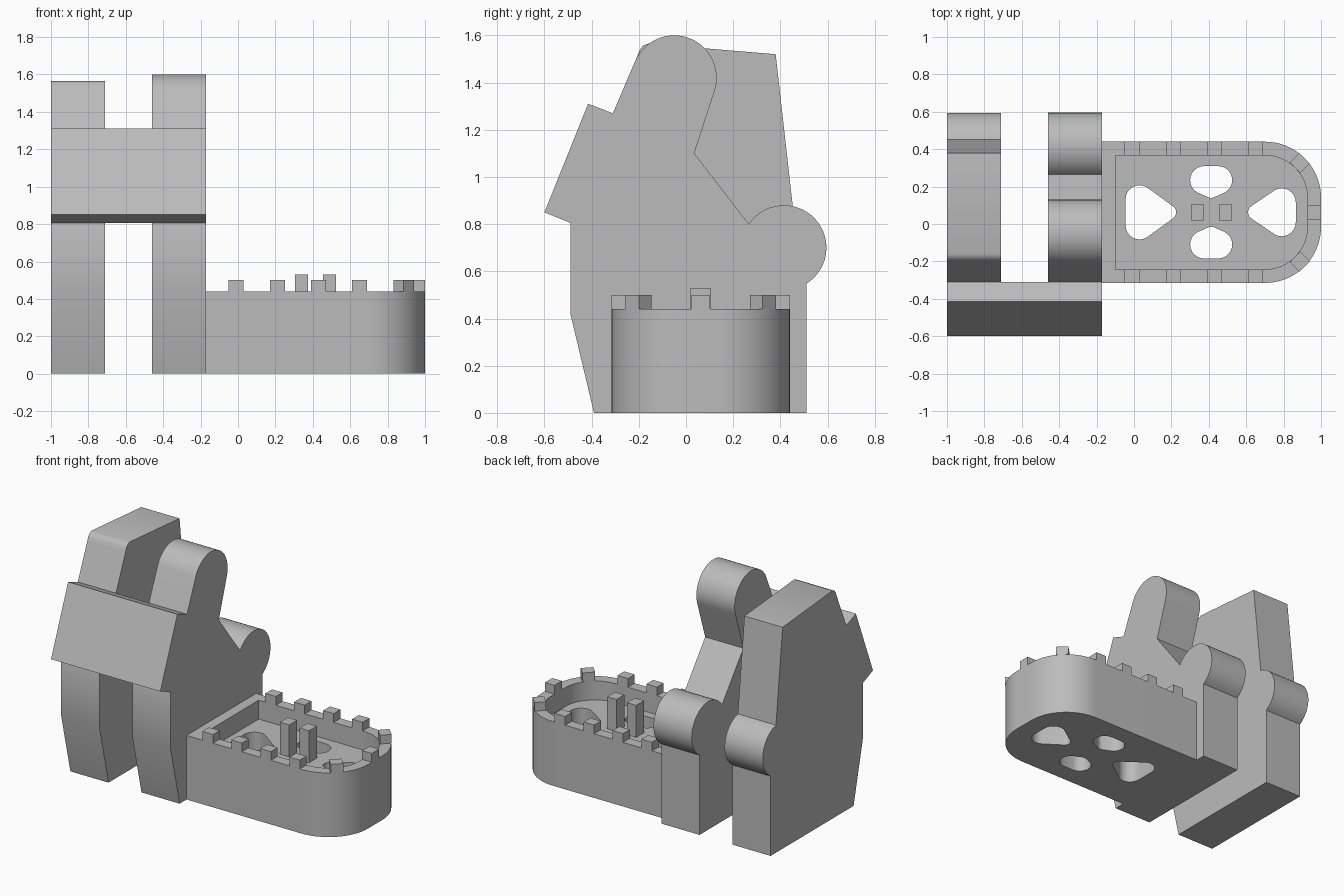
import bpy, bmesh
from math import cos, sin, radians, pi
from mathutils import Matrix, Vector
from mathutils.geometry import convex_hull_2d

cube = bpy.data.objects.get("Cube")
if cube:
    bpy.data.objects.remove(cube, do_unlink=True)

GREY = (0.5, 0.5, 0.5, 1.0)
grey = bpy.data.materials.new("plain grey")
grey.use_nodes = True
grey.diffuse_color = GREY
next(n for n in grey.node_tree.nodes if n.type == "BSDF_PRINCIPLED").inputs["Base Color"].default_value = GREY


def prism(name, outline, axis, low, high):
    """Extrude a 2D outline: (y, z) along x, or (x, y) along z."""
    place = (lambda p: (low, p[0], p[1])) if axis == "x" else (lambda p: (p[0], p[1], low))
    shift = Vector((high - low, 0, 0)) if axis == "x" else Vector((0, 0, high - low))
    bm = bmesh.new()
    face = bm.faces.new([bm.verts.new(place(p)) for p in outline])
    grown = bmesh.ops.extrude_face_region(bm, geom=[face], use_keep_orig=True)["geom"]
    bmesh.ops.translate(bm, vec=shift, verts=[v for v in grown if isinstance(v, bmesh.types.BMVert)])
    bmesh.ops.recalc_face_normals(bm, faces=bm.faces)
    mesh = bpy.data.meshes.new(name)
    bm.to_mesh(mesh)
    bm.free()
    mesh.materials.append(grey)
    obj = bpy.data.objects.new(name, mesh)
    bpy.context.collection.objects.link(obj)
    return obj


def activate(obj):
    bpy.ops.object.select_all(action="DESELECT")
    obj.select_set(True)
    bpy.context.view_layer.objects.active = obj


def smooth(obj):
    activate(obj)
    bpy.ops.object.shade_smooth_by_angle(angle=radians(30))


def arc(cx, cy, r, start, end, steps=20):
    angles = [radians(start + (end - start) * i / steps) for i in range(steps + 1)]
    return [(cx + r * cos(a), cy + r * sin(a)) for a in angles]


def block(name, x, y, z, size, turn=0):
    sx, sy, sz = (s / 2 for s in size)
    obj = prism(name, [(-sx, -sy), (sx, -sy), (sx, sy), (-sx, sy)], "z", -sz, sz)
    obj.data.transform(Matrix.Translation((x, y, z)) @ Matrix.Rotation(turn, 4, "Z"))
    return obj


# Upright side plates, sharing the front edge and the round rear lobe
front = [(-0.39, 0), (-0.49, 0.42), (-0.49, 0.805), (-0.31, 1.27)]
base = [(0.51, 0)]
tall = front + [(-0.207, 1.51), (-0.197, 1.537), (-0.182, 1.556), (-0.16, 1.565), (0.38, 1.52)]
tall += arc(0.415, 0.7, 0.18, 78, -58) + base
smooth(prism("right_plate", tall, "x", -1.0, -0.71))
hooked = front + arc(-0.05, 1.42, 0.18, 157, -20, 28) + [(0.035, 1.10)]
hooked += arc(0.415, 0.7, 0.18, 146, -58, 28) + base
smooth(prism("left_plate", hooked, "x", -0.46, -0.17))

# Slanted front panel joining the plates
prism("front_panel", [(-0.6, 0.85), (-0.415, 1.31), (-0.31, 1.27), (-0.49, 0.805)], "x", -1.0, -0.17)

# Tray with a rounded end
MID = 0.0625


def tray_outline(left, inset):
    r, half = 0.3 - inset, 0.0775
    return ([(left, MID - half - r)] + arc(0.7, MID - half, r, -90, 0)
            + arc(0.7, MID + half, r, 0, 90) + [(left, MID + half + r)])


tray = prism("tray", tray_outline(-0.17, 0), "z", 0, 0.44)
FLOOR = 0.31
cutters = [prism("cavity_cutter", tray_outline(-0.10, 0.073), "z", FLOOR, 0.6)]


def rounded_hole(circles):
    """Hole cutter shaped as the hull around three circles."""
    points = [p for c in circles for p in arc(*c, 0, 345, 23)]
    hull = [points[i] for i in convex_hull_2d(points)]
    cutters.append(prism("hole_cutter", hull, "z", -0.1, FLOOR + 0.05))


rounded_hole([(0.03, MID + 0.07, 0.075), (0.03, MID - 0.07, 0.075), (0.185, MID, 0.04)])
rounded_hole([(0.79, MID + 0.053, 0.075), (0.79, MID - 0.053, 0.075), (0.65, MID, 0.04)])
for side in (-1, 1):
    rounded_hole([(0.375, MID + side * 0.172, 0.075), (0.45, MID + side * 0.172, 0.075),
                  (0.4125, MID + side * 0.117, 0.04)])

for cutter in cutters:
    cutter.hide_render = True
    activate(tray)
    mod = tray.modifiers.new("cut", "BOOLEAN")
    mod.operation, mod.solver, mod.object = "DIFFERENCE", "EXACT", cutter
    bpy.ops.object.modifier_apply(modifier=mod.name)
    bpy.data.objects.remove(cutter, do_unlink=True)
smooth(tray)

# Battlement teeth around the rim
WALL = 0.073
tooth = (0.08, WALL, 0.06)
for side in (-1, 1):
    for i in range(4):
        block("rim_tooth", -0.01 + 0.22 * i, MID + side * (0.3775 - WALL / 2), 0.47, tooth)
    reach = (0.3 - WALL / 2) * cos(pi / 4)
    block("corner_tooth", 0.7 + reach, MID + side * (0.0775 + reach), 0.47, tooth, -side * pi / 4)
block("end_tooth", 1 - WALL / 2, MID, 0.47, tooth, pi / 2)

# Two posts standing on the tray floor
for x in (0.34, 0.49):
    block("post", x, MID, 0.41, (0.07, 0.085, 0.24))
